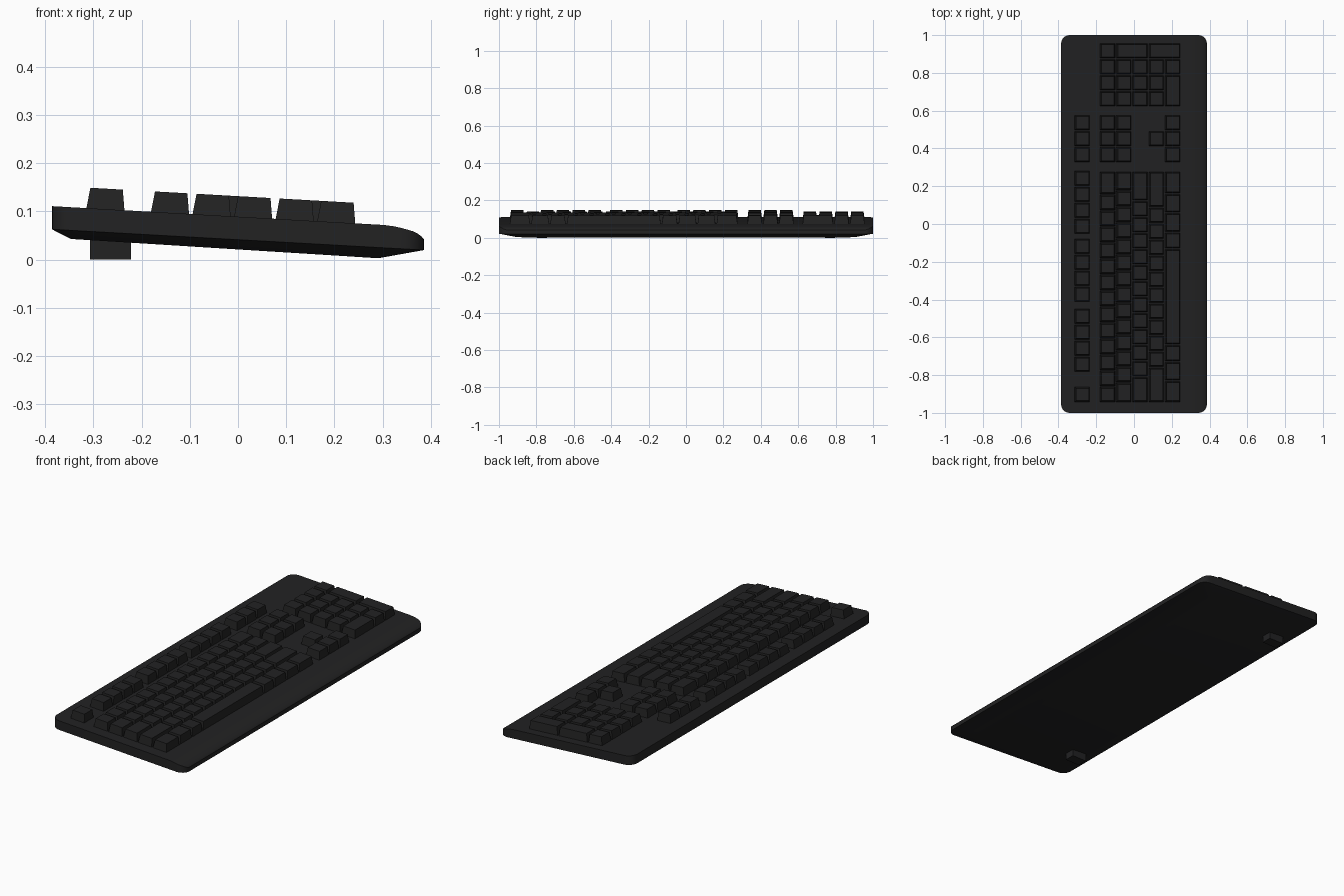
import bpy, bmesh, math

if "Cube" in bpy.data.objects:
    bpy.data.objects.remove(bpy.data.objects["Cube"])

black = bpy.data.materials.new("matte black plastic")
black.diffuse_color = (0.016, 0.016, 0.0165, 1)
black.use_nodes = True
black.node_tree.nodes["Principled BSDF"].inputs["Base Color"].default_value = black.diffuse_color


def finish(bm, name, smooth=False):
    bmesh.ops.recalc_face_normals(bm, faces=bm.faces)
    me = bpy.data.meshes.new(name)
    bm.to_mesh(me)
    bm.free()
    ob = bpy.data.objects.new(name, me)
    bpy.context.collection.objects.link(ob)
    me.materials.append(black)
    if smooth:
        bpy.ops.object.select_all(action='DESELECT')
        ob.select_set(True)
        bpy.context.view_layer.objects.active = ob
        bpy.ops.object.shade_smooth_by_angle(angle=math.radians(25))
    return ob


def lerp(pts, x):
    for (x0, z0), (x1, z1) in zip(pts, pts[1:]):
        if x <= x1:
            return z0 + (z1 - z0) * (x - x0) / (x1 - x0)
    return pts[-1][1]


# Case: cross-sections along x with rounded corners, rolled front edge, tapered underside
X0, X1, R = -0.386, 0.386, 0.045
TOP = [(X0, 0.111), (0.302, 0.072), (0.325, 0.069), (0.346, 0.064),
       (0.366, 0.058), (0.378, 0.051), (X1, 0.042)]
SIDE = [(X0, 0.063), (X1, 0.02)]
arc = [math.radians(a) for a in range(0, 91, 15)]
stations = [(X0 + R * (1 - math.cos(a)), 1 - R + R * math.sin(a)) for a in arc]
stations += [(0.302, 1), (0.325, 1)]
stations += [(X1 - R * (1 - math.cos(a)), 1 - R + R * math.sin(a)) for a in reversed(arc)]

bm = bmesh.new()
prev = None
for i, (x, w) in enumerate(stations):
    t = (x - X0) / (X1 - X0)
    xb, zb, wb = -0.347 + 0.638 * t, 0.043 - 0.040 * t, w - 0.09
    zt, zs = lerp(TOP, x), lerp(SIDE, x)
    ring = [bm.verts.new(c) for c in ((x, -w, zt), (x, w, zt), (x, w, zs),
                                      (xb, wb, zb), (xb, -wb, zb), (x, -w, zs))]
    if prev:
        for k in range(6):
            n = (k + 1) % 6
            bm.faces.new((prev[k], prev[n], ring[n], ring[k]))
    if i in (0, len(stations) - 1):
        bm.faces.new((ring[0], ring[1], ring[2], ring[5]))
        bm.faces.new((ring[5], ring[2], ring[3], ring[4]))
    prev = ring
finish(bm, "keyboard_case", True)

# Keys: tapered caps that follow the slope of the case
U, PX, GAP, SLOPE, H = 0.0847, 0.0862, 0.006, 0.0567, 0.0425
ROWS = [-0.141 + PX * i for i in range(5)]


def key(bm, xa, xb, ya, yb):
    """Tapered cap filling the cell xa..xb, ya..yb."""
    loops = []
    for h, ins in ((-0.005, GAP / 2), (H, GAP / 2 + 0.0065)):
        loop = []
        for sx, sy in ((0, 0), (1, 0), (1, 1), (0, 1)):
            x = xb - ins if sx else xa + ins
            y = yb - ins if sy else ya + ins
            z = 0.111 - SLOPE * (x - X0) + h
            loop.append(bm.verts.new((x + SLOPE * h, y, z)))
        loops.append(loop)
    b, t = loops
    bm.faces.new(t)
    bm.faces.new(b[::-1])
    for k in range(4):
        n = (k + 1) % 4
        bm.faces.new((b[k], b[n], t[n], t[k]))


def key_row(bm, xc, y, widths, rows=1):
    for w in widths:
        key(bm, xc - PX / 2, xc + PX * (rows - 0.5), y, y + w * U)
        y += w * U


# Main block
bm = bmesh.new()
Y_MAIN = -0.945
main_rows = [[1] * 13 + [1.45],
             [1.25] + [1] * 12 + [1.2],
             [1.6] + [1] * 11 + [1.85],
             [2.2] + [1] * 10 + [2.25],
             [1.35, 1.2, 1.05, 6.0, 1.05, 1.2, 1.2, 1.4]]
for x, widths in zip(ROWS, main_rows):
    key_row(bm, x, Y_MAIN, widths)
finish(bm, "main_keys")

# Function row
bm = bmesh.new()
key_row(bm, -0.275, Y_MAIN, [1])
for y in (-0.785, -0.415, -0.055):
    key_row(bm, -0.275, y, [1] * 4)
finish(bm, "function_keys")

# Navigation block and arrows
bm = bmesh.new()
Y_NAV = 0.325
for x in (-0.275, ROWS[0], ROWS[1], ROWS[4]):
    key_row(bm, x, Y_NAV, [1] * 3)
key_row(bm, ROWS[3], Y_NAV + U, [1])
finish(bm, "navigation_keys")

# Number pad
bm = bmesh.new()
Y_PAD = 0.62
key_row(bm, ROWS[0], Y_PAD, [1] * 4)
for x in ROWS[1:4]:
    key_row(bm, x, Y_PAD, [1] * 3)
key_row(bm, ROWS[4], Y_PAD, [2, 1])
for x in (ROWS[1], ROWS[3]):
    key_row(bm, x, Y_PAD + 3 * U, [1], 2)
finish(bm, "number_pad_keys")

# Rear feet
for name, y in (("left_foot", -0.77), ("right_foot", 0.77)):
    bm = bmesh.new()
    bmesh.ops.create_cube(bm, size=1)
    for v in bm.verts:
        v.co = (-0.2645 + v.co.x * 0.085, y + v.co.y * 0.055, 0.025 + v.co.z * 0.05)
    finish(bm, name)
